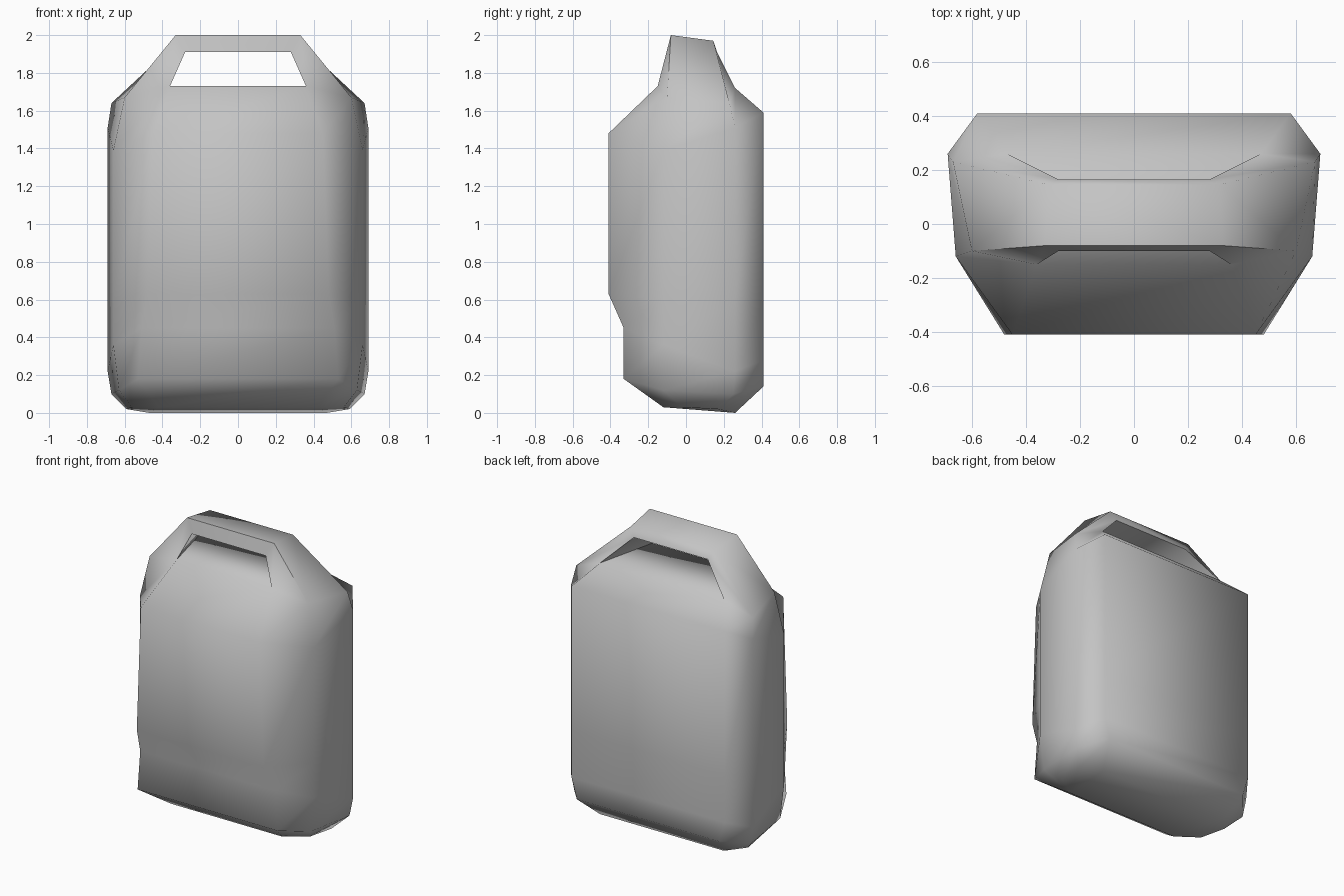
import bpy
import bmesh

cube = bpy.data.objects.get("Cube")
if cube:
    bpy.data.objects.remove(cube, do_unlink=True)

# Single grey surface
grey = bpy.data.materials.new("plain_grey")
grey.use_nodes = True
colour = (0.55, 0.55, 0.55, 1)
grey.diffuse_color = colour
grey.node_tree.nodes["Principled BSDF"].inputs["Base Color"].default_value = colour

# Levels from base to shoulder: front corner, front side, back side, back corner
LEVELS = [
    [(.42, -.12, .03), (.56, -.02, .03), (.59, .17, .02), (.47, .26, 0)],
    [(.53, -.33, .18), (.63, -.12, .12), (.67, .25, .10), (.54, .41, .14)],
    [(.51, -.33, .45), (.66, -.12, .36), (.69, .26, .22), (.58, .41, .28)],
    [(.48, -.41, .63), (.66, -.12, .60), (.69, .26, .60), (.58, .41, .60)],
    [(.45, -.41, 1.48), (.66, -.12, 1.39), (.69, .26, 1.51), (.58, .41, 1.59)],
    [(.36, -.15, 1.73), (.60, -.10, 1.67), (.67, .23, 1.64), (.47, .26, 1.72)],
]
# Grip end: lower front, upper front, upper back, lower back
GRIP = [(.28, -.10, 1.91), (.33, -.08, 2), (.315, .145, 1.97), (.28, .165, 1.91)]

bm = bmesh.new()


def both_sides(points):
    return [[bm.verts.new((s * x, y, z)) for x, y, z in points] for s in (1, -1)]


def strip(low, high, closed=False):
    n = len(low)
    for i in range(n if closed else n - 1):
        j = (i + 1) % n
        bm.faces.new((low[i], low[j], high[j], high[i]))


# Body walls
rings = [both_sides(level) for level in LEVELS]
loops = [left + right[::-1] for left, right in rings]
for low, high in zip(loops, loops[1:]):
    strip(low, high, closed=True)

# Base panel with its side flaps
base_left, base_right = rings[0]
for side in rings[0]:
    bm.faces.new(side)
bm.faces.new((base_left[0], base_left[3], base_right[3], base_right[0]))

# Deck below the grip
top_left, top_right = rings[-1]
bm.faces.new((top_left[0], top_left[3], top_right[3], top_right[0]))

# Handle posts and the grip joining them
grip_left, grip_right = both_sides(GRIP)
strip(top_left, grip_left, closed=True)
strip(top_right, grip_right, closed=True)
strip(grip_left, grip_right, closed=True)

bmesh.ops.recalc_face_normals(bm, faces=bm.faces[:])
mesh = bpy.data.meshes.new("container_with_handle")
bm.to_mesh(mesh)
bm.free()
mesh.materials.append(grey)
container = bpy.data.objects.new("container_with_handle", mesh)
bpy.context.collection.objects.link(container)

# Soft body with crisp handle edges
bpy.ops.object.select_all(action="DESELECT")
container.select_set(True)
bpy.context.view_layer.objects.active = container
bpy.ops.object.shade_smooth_by_angle(angle=1.13)
